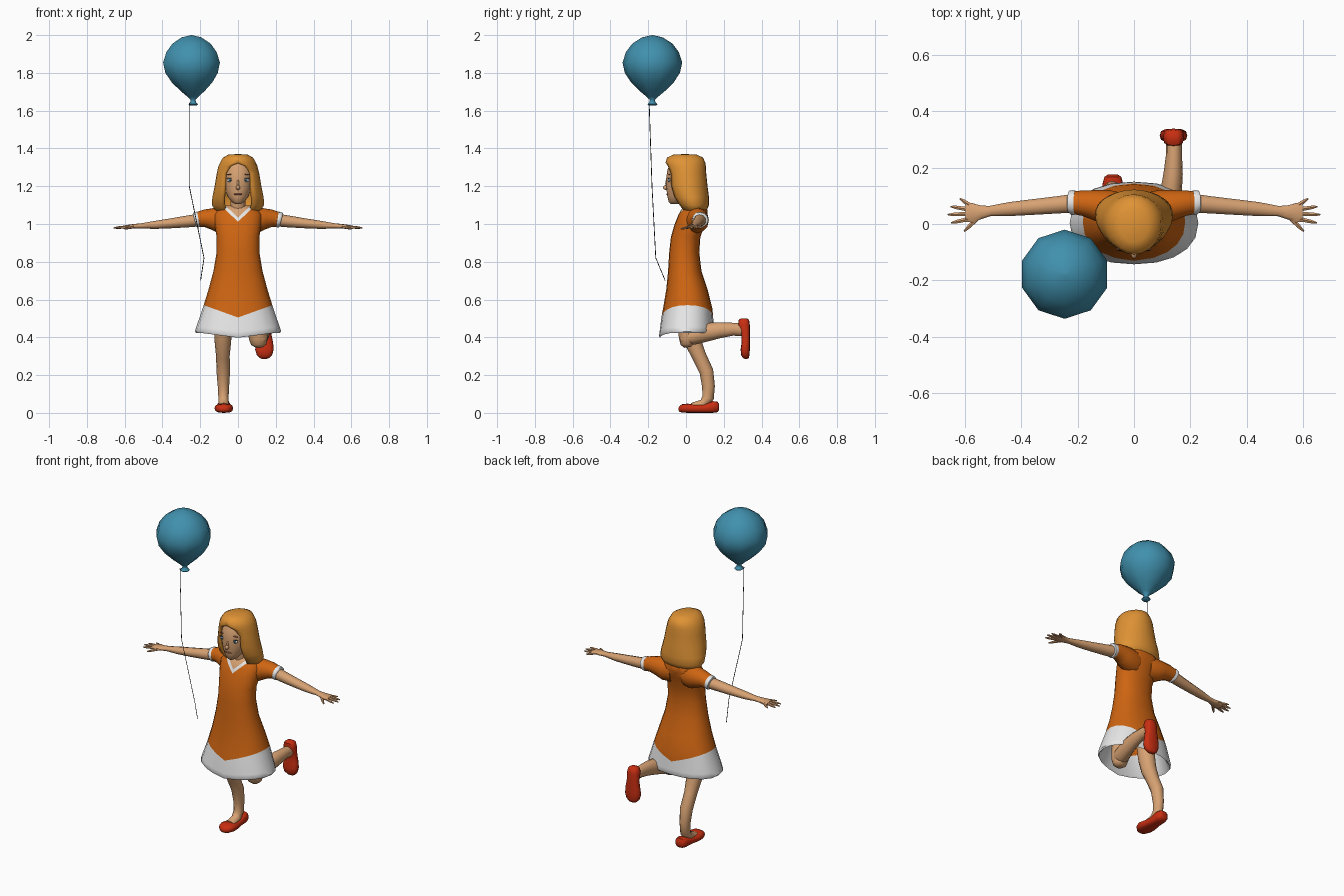
import bpy, bmesh, math
from mathutils import Vector

X, Y, Z = Vector((1, 0, 0)), Vector((0, 1, 0)), Vector((0, 0, 1))


def material(name, r, g, b):
    m = bpy.data.materials.new(name)
    m.diffuse_color = (r, g, b, 1)
    return m


ORANGE = material("orange cloth", 0.62, 0.13, 0.006)
WHITE = material("white trim", 0.82, 0.82, 0.82)
SKIN = material("skin", 0.68, 0.36, 0.17)
HAIR = material("golden hair", 0.74, 0.29, 0.035)
RED = material("red leather", 0.58, 0.028, 0.006)
TEAL = material("teal rubber", 0.052, 0.28, 0.42)
DARK = material("dark string", 0.015, 0.015, 0.018)
BLUE = material("iris blue", 0.15, 0.32, 0.42)
LIP = material("lip", 0.38, 0.13, 0.07)


def finish(name, bm, mats, angle=50):
    bmesh.ops.remove_doubles(bm, verts=bm.verts, dist=0.0004)
    bmesh.ops.recalc_face_normals(bm, faces=bm.faces)
    me = bpy.data.meshes.new(name)
    bm.to_mesh(me)
    bm.free()
    ob = bpy.data.objects.new(name, me)
    bpy.context.collection.objects.link(ob)
    for m in mats:
        me.materials.append(m)
    bpy.ops.object.select_all(action='DESELECT')
    ob.select_set(True)
    bpy.context.view_layer.objects.active = ob
    bpy.ops.object.shade_smooth_by_angle(angle=math.radians(angle))
    return ob


def loft(rows, side=X, axis=None, n=12, p=2.0, caps=True):
    """Skin rings (x, y, z, half width, half depth) along their path."""
    bm = bmesh.new()
    pts = [Vector(r[:3]) for r in rows]
    rings = []
    for i, r in enumerate(rows):
        t = axis or (pts[min(i + 1, len(pts) - 1)] - pts[max(i - 1, 0)]).normalized()
        u = (side - t * side.dot(t)).normalized()
        v = t.cross(u)
        ring = []
        for k in range(n):
            a = math.pi / 2 + 2 * math.pi * k / n
            c, s = math.cos(a), math.sin(a)
            c = math.copysign(abs(c) ** (2 / p), c)
            s = math.copysign(abs(s) ** (2 / p), s)
            ring.append(bm.verts.new(pts[i] + u * c * r[3] + v * s * r[4]))
        rings.append(ring)
    for a, b in zip(rings, rings[1:]):
        for k in range(n):
            bm.faces.new((a[k], a[k - 1], b[k - 1], b[k]))
    if caps:
        bm.faces.new(rings[0])
        bm.faces.new(rings[-1])
    return bm


def tube(name, rows, mat, **kw):
    return finish(name, loft(rows, **kw), [mat])


def blob(name, loc, scale, mat):
    bm = bmesh.new()
    bmesh.ops.create_uvsphere(bm, u_segments=12, v_segments=8, radius=1)
    for v in bm.verts:
        v.co = Vector(loc) + Vector(v.co[i] * scale[i] for i in range(3))
    finish(name, bm, [mat])


# Dress: inner lining, hem, bodice; hem band and neckline cut as V shapes
prof = [(.62, .135, -.085, .10), (.435, .21, -.13, .135), (.424, .222, -.138, .145),
        (.432, .228, -.143, .15), (.455, .221, -.14, .148), (.55, .188, -.122, .14),
        (.65, .157, -.105, .115), (.75, .13, -.095, .082), (.85, .113, -.089, .07),
        (.93, .113, -.08, .076), (1.0, .124, -.06, .1), (1.05, .128, -.04, .115),
        (1.08, .105, -.022, .112), (1.098, .06, 0, .09)]
bm = loft([(0, (f + b) / 2, z, w, (b - f) / 2) for z, w, f, b in prof],
          axis=Z, n=20, p=2.25)
HEM, COLLAR = (.505, .36), [(1.012, .95), (1.034, .95)]
for z0, k in [HEM] + COLLAR:
    for s in (1, -1):
        faces = [f for f in bm.faces if f.calc_center_median().x * s > 1e-5
                 and (z0 > 1 or f.calc_center_median().z > .45)]
        geom = list({e for f in faces for e in list(f.verts) + list(f.edges)}) + faces
        bmesh.ops.bisect_plane(bm, geom=geom, plane_co=(0, 0, z0),
                               plane_no=(-k * s, 0, 1))
bm.normal_update()
for f in bm.faces:
    c = f.calc_center_median()
    level = [c.z - z0 - k * abs(c.x) for z0, k in [HEM] + COLLAR]
    inside = c.z < .63 and max(abs(v.co.x) / .2 for v in f.verts) < .1
    if level[0] < 0 or inside:
        f.material_index = 1
    elif c.y < .045 and level[2] > 0:
        f.material_index = 2
    elif c.y < .045 and level[1] > 0:
        f.material_index = 1
for v in bm.verts:  # hem dips at the centre front
    if v.co.z < .46 and v.co.y < -.05:
        v.co.z -= .026 * max(0, 1 - abs(v.co.x) / .2)
finish("dress", bm, [ORANGE, WHITE, SKIN])

# Arms, sleeves, cuffs, hands
for s, tag in ((-1, "right"), (1, "left")):
    def m(rows):
        return [(s * r[0],) + tuple(r[1:]) for r in rows]
    tube(tag + "_sleeve", m([(.05, .05, 1.02, .06, .07), (.10, .06, 1.02, .062, .068),
                             (.14, .068, 1.028, .053, .056), (.18, .074, 1.03, .045, .046),
                             (.214, .076, 1.024, .041, .039)]), ORANGE, side=Y)
    tube(tag + "_cuff", m([(.208, .076, 1.025, .042, .040), (.214, .076, 1.024, .044, .042),
                           (.226, .075, 1.021, .043, .041), (.230, .075, 1.02, .036, .034)]),
         WHITE, side=Y)
    tube(tag + "_arm", m([(.2, .075, 1.022, .035, .034), (.27, .068, 1.013, .032, .031),
                          (.36, .06, 1.003, .029, .026), (.44, .053, .995, .026, .021),
                          (.51, .046, .99, .019, .014), (.54, .042, .988, .025, .013),
                          (.575, .04, .986, .036, .011), (.597, .04, .984, .034, .009)]),
         SKIN, side=Y, n=10)
    tips = [((.55, .025, .985), (.602, -.026, .975)), ((.585, .018, .985), (.648, .004, .979)),
            ((.59, .036, .985), (.66, .033, .979)), ((.588, .052, .985), (.65, .062, .979)),
            ((.575, .062, .985), (.617, .09, .979))]
    for i, (a, b) in enumerate(tips):
        a, b = Vector(a), Vector(b)
        tube(f"{tag}_finger_{i + 1}", m([(*a, .009, .008), (*a.lerp(b, .7), .007, .0065),
                                         (*b, .003, .003)]), SKIN, side=Y, n=6)

# Legs
tube("standing_leg", [(-.08, 0, .6, .055, .055), (-.08, .015, .46, .048, .05),
                      (-.08, .035, .38, .044, .045), (-.08, .07, .3, .036, .038),
                      (-.078, .108, .22, .036, .037), (-.077, .119, .14, .030, .034),
                      (-.077, .117, .08, .027, .031), (-.076, .09, .046, .028, .026),
                      (-.075, .03, .034, .03, .018)], SKIN)
tube("raised_thigh", [(.085, 0, .6, .055, .055), (.1, .004, .46, .052, .05),
                      (.108, .006, .395, .05, .043), (.11, .006, .362, .041, .035),
                      (.11, .008, .347, .02, .018)], SKIN)
tube("raised_calf", [(.108, -.028, .385, .025, .02), (.11, -.01, .39, .042, .036),
                     (.118, .04, .407, .044, .046), (.13, .1, .426, .039, .05),
                     (.139, .18, .438, .034, .042), (.142, .25, .443, .028, .034),
                     (.142, .295, .44, .028, .034)], SKIN)


# Shoes: heel-to-toe rings of (distance, half width, low, high)
def shoe(name, place):
    rows = [(0, .018, .016, .046), (.008, .03, .004, .06), (.035, .037, 0, .062),
            (.08, .036, 0, .046), (.13, .046, 0, .044), (.165, .049, 0, .049),
            (.195, .04, .002, .046), (.21, .024, .006, .036), (.215, .01, .014, .026)]
    bm = loft([(0, t, (a + b) / 2, w, (b - a) / 2) for t, w, a, b in rows], axis=Y, p=2.8)
    for v in bm.verts:
        v.co = place(*v.co)
    finish(name, bm, [RED])


shoe("standing_shoe", lambda x, t, h: Vector((x - .075, .175 - t, h)))
shoe("raised_shoe", lambda x, t, h: Vector((x + .14, .338 - h, .5 - t)))

# Neck and head
tube("neck", [(0, .035, 1.03, .055, .05), (0, .025, 1.08, .04, .042),
              (0, .005, 1.16, .038, .042)], SKIN)
tube("head", [(0, -.06, 1.106, .015, .02), (0, -.054, 1.116, .032, .037),
              (0, -.037, 1.145, .055, .062), (0, -.022, 1.19, .073, .082),
              (0, -.016, 1.24, .08, .089), (0, -.01, 1.29, .08, .088),
              (0, -.005, 1.33, .065, .07)], SKIN, axis=Z, n=20)
blob("nose", (0, -.104, 1.193), (.011, .019, .013), SKIN)
blob("nose_bridge", (0, -.1, 1.213), (.007, .01, .024), SKIN)
blob("mouth", (0, -.098, 1.158), (.024, .006, .005), LIP)
for s, tag in ((-1, "right"), (1, "left")):
    blob(tag + "_eye", (s * .043, -.088, 1.232), (.017, .006, .009), WHITE)
    blob(tag + "_iris", (s * .042, -.092, 1.232), (.009, .004, .009), BLUE)
    blob(tag + "_pupil", (s * .042, -.095, 1.232), (.004, .002, .004), DARK)
    blob(tag + "_lash", (s * .044, -.09, 1.242), (.018, .006, .002), DARK)
    blob(tag + "_brow", (s * .044, -.088, 1.263), (.019, .006, .003), LIP)

# Hair: shell of rings left open around the face (z, y, rx, ry, opening degrees)
bm = bmesh.new()
rows = [(1.37, -.005, .0, .0, 0), (1.368, -.005, .05, .06, 0), (1.352, -.005, .08, .095, 0),
        (1.325, -.003, .096, .105, 0), (1.306, 0, .104, .105, 24), (1.27, .002, .112, .105, 38),
        (1.2, .008, .124, .106, 36), (1.14, .022, .136, .1, 35), (1.1, .036, .138, .085, 34),
        (1.075, .042, .122, .07, 36), (1.062, .045, .1, .05, 40)]
N, prev = 22, None
for z, cy, rx, ry, gap in rows:
    ring = []
    for k in range(N + 1):
        a = math.radians(gap + (360 - 2 * gap) * k / N)
        ring.append(bm.verts.new((math.sin(a) * rx, cy - math.cos(a) * ry, z)))
    if prev:
        for k in range(N):
            bm.faces.new((prev[k], prev[k + 1], ring[k + 1], ring[k]))
    prev = ring
hair = finish("hair", bm, [HAIR])
mod = hair.modifiers.new("thickness", 'SOLIDIFY')
mod.thickness, mod.offset = .02, -1

# Balloon with knot, and its string
prof = [(2.0, .002), (1.988, .055), (1.955, .106), (1.91, .14), (1.855, .158), (1.8, .146),
        (1.75, .113), (1.705, .068), (1.675, .032), (1.657, .013), (1.645, .016),
        (1.634, .026), (1.628, .02)]
finish("balloon", loft([(-.246 + .01 * max(0, 1.8 - z) / .17, -.178, z, r, r)
                        for z, r in prof], axis=Z, n=10), [TEAL], 60)
tube("string", [(-.236, -.18, 1.652, .002, .002), (-.258, -.195, 1.64, .002, .002),
                (-.258, -.18, 1.2, .002, .002), (-.18, -.16, .82, .002, .002),
                (-.198, -.11, .70, .002, .002)], DARK, axis=Z, n=4)
